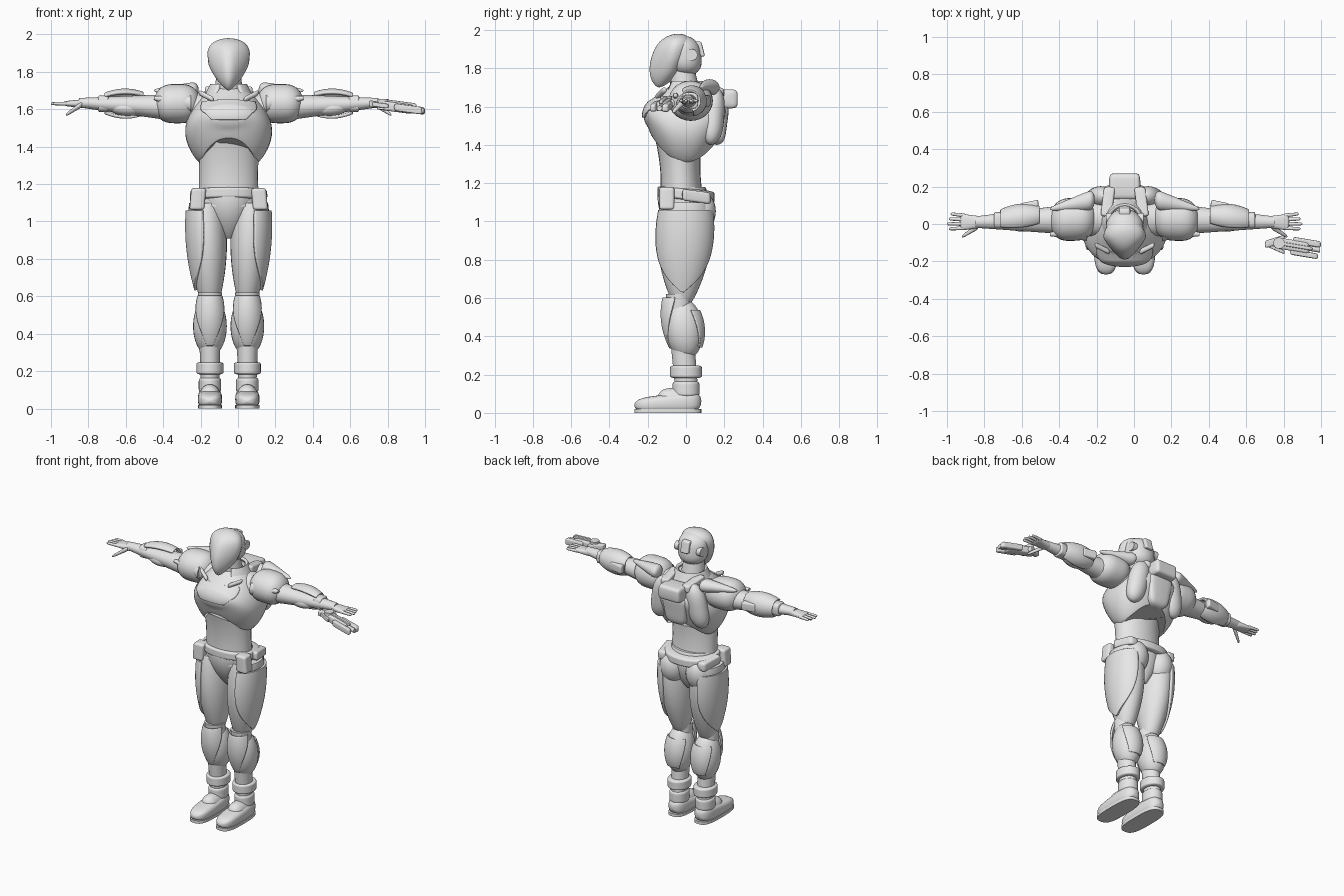
import bpy, bmesh, math
from mathutils import Vector

if "Cube" in bpy.data.objects:
    bpy.data.objects.remove(bpy.data.objects["Cube"], do_unlink=True)

BODY_X = -0.05      # the figure stands off centre because of the sidearm
GREY = (0.8, 0.8, 0.8, 1)
material = bpy.data.materials.new("armour grey")
material.use_nodes = True
material.diffuse_color = GREY
material.node_tree.nodes["Principled BSDF"].inputs["Base Color"].default_value = GREY
parts = []


# Landmarks: points along the middle of each limb
def spine(z, y=0):
    return Vector((0, y, z))


def leg(z, y=0):
    return Vector((.1, y, z))


def arm(x, y=.02, z=1.63):
    return Vector((x, y, z))


def sidearm(along, out=0, up=0):
    return Vector((.7 + .3 * along - BODY_X, out - .09 - .05 * along, up + 1.63 - .04 * along))


def pair(value):
    return Vector(value if isinstance(value, tuple) else (value, value))


def skin(name, start, end, first, last=None, bulge=0, ends=0, corner=2, part=(0, 1),
         arc=None, grow=0, thick=0, shape=None, side=1, around=28):
    """Tapered, bulging form from start to end.

    ends rounds the tips, corner squares the section, part and arc cut out a plate."""
    first, bulge = pair(first), pair(bulge)
    last = first if last is None else pair(last)
    run = end - start
    axis = max(range(3), key=lambda i: abs(run[i]))
    across = [i for i in range(3) if i != axis]
    steps = 24
    bm = bmesh.new()
    rings = []
    for i in range(steps + 1):
        v = (1 - math.cos(math.pi * i / steps)) / 2
        u = part[0] + (part[1] - part[0]) * v
        radius = first.lerp(last, u) + bulge * max(math.sin(math.pi * u), 0) ** .8
        if ends:
            radius *= max(math.sqrt(max(1 - abs(2 * u - 1) ** ends, 0)), .02)
        low, high = arc(v) if arc else (0, 360)
        ring = []
        for k in range(around):
            angle = math.radians(low + (high - low) * k / (around - 1 if arc else around))
            point = start + run * u
            for i_axis, size, wave in zip(across, radius, (math.cos(angle), math.sin(angle))):
                point[i_axis] += (size + grow) * math.copysign(abs(wave) ** (2 / corner), wave)
            if shape:
                shape(point)
            point.x = point.x * side + BODY_X
            ring.append(bm.verts.new(point))
        rings.append(ring)
    for ring, upper in zip(rings, rings[1:]):
        for k in range(around - 1 if arc else around):
            j = (k + 1) % around
            bm.faces.new((ring[k], ring[j], upper[j], upper[k]))
    if not arc:
        bm.faces.new(rings[0])
        bm.faces.new(rings[-1])
    bmesh.ops.recalc_face_normals(bm, faces=bm.faces)
    mesh = bpy.data.meshes.new(name)
    bm.to_mesh(mesh)
    bm.free()
    mesh.materials.append(material)
    ob = bpy.data.objects.new(name, mesh)
    bpy.context.collection.objects.link(ob)
    if thick:
        solidify = ob.modifiers.new("thickness", 'SOLIDIFY')
        solidify.thickness, solidify.offset = thick, 0
    parts.append(ob)


def both(name, *args, **options):
    """The same part on the left and on the right."""
    for side, word in ((1, "left"), (-1, "right")):
        skin(f"{word}_{name}", *args, side=side, **options)


def block(name, start, end, size, make=skin, **options):
    """A squared form with softened edges."""
    make(name, start, end, size, ends=16, corner=5, **options)


def beak(point):
    """Narrow the mask towards its front."""
    point.x *= 1 - .4 * min(max((-point.y - .07) * 10, 0), 1)


def arch(point):
    """Lift the lower rim at the front and at the back."""
    fade = max(0, 1 - (point.z - 1.3) / .4)
    point.z += .14 * fade * min(abs(point.y) / .18, 1.1) ** 2


def sag(point):
    """Let the belt hang lower at the back."""
    point.z -= .1 * (point.y + .14)


# Head: skull, pointed face mask, neck and collar
skin("skull", spine(1.76), spine(1.97, -.02), first=(.1, .09), ends=3)
skin("face_mask", spine(1.7, -.14), spine(1.98, -.04), first=.03, last=(.09, .07),
     bulge=(.05, .045), ends=6, shape=beak)
skin("neck", spine(1.6), spine(1.82, -.02), first=.09, last=.06)
skin("collar_ring", spine(1.65, .01), spine(1.73, .01), first=.13, last=.09,
     arc=lambda v: (-60, 240), thick=.02)
block("head_crest", spine(1.86, .08), spine(1.94, .06), (.03, .02))
both("ear_disc", arm(.07, .03, 1.87), arm(.1, .03, 1.87), first=.03)

# Torso: arched chest armour over a slim waist
chest = dict(start=spine(1.31, -.01), end=spine(1.71, .01), first=(.15, .17), last=.09,
             bulge=(.11, .085), corner=2.3, shape=arch)
skin("chest_armour", **chest, around=48)
skin("chest_plate", **chest, part=(.3, .8), grow=.003, thick=.008,
     arc=lambda v: (-110 - 30 * v, -70 + 30 * v))
skin("abdomen", spine(1.08, -.02), spine(1.46, -.04), first=(.165, .12), last=(.17, .13),
     bulge=(-.01, -.02))
both("collar_clip", arm(.08, -.15, 1.65), arm(.16, -.11, 1.69), first=.015, ends=8)

# Back unit: upper block, core, lobes and straps
block("back_upper_block", arm(-.085, .2, 1.64), arm(.085, .2, 1.64), (.07, .05))
skin("back_core", spine(1.4, .16), spine(1.62, .18), first=(.07, .04), last=(.1, .05),
     ends=6, corner=4)
both("back_lobe", arm(.16, .13, 1.4), arm(.11, .15, 1.7), first=(.07, .06), ends=3)
block("back_strap", arm(.1, .04, 1.7), arm(.08, .2, 1.67), (.03, .025), make=both)

# Hips and belt
skin("pelvis", spine(.91), spine(1.18, -.02), first=(.03, .05), last=(.15, .12), bulge=.04)
skin("belt", spine(1.12), spine(1.19), first=(.18, .15), ends=8, corner=2.3, shape=sag)
block("belt_pouch", arm(.17, -.1, 1.06), arm(.16, -.1, 1.18), (.04, .04), make=both)
block("hip_pack", arm(.18, -.02, 1.14), arm(.15, .13, 1.12), (.03, .03), make=both)
both("seat_plate", leg(.93, .06), leg(1.15, .08), first=.085, ends=2)

# Legs: thigh, knee and calf, each with its plate
thigh = dict(start=leg(1.1) + arm(.02, 0, 0), end=leg(.58, -.02), first=(.09, .12),
             last=.05, bulge=(.03, .05))
both("thigh", **thigh)
both("thigh_plate", **thigh, part=(.08, .9), grow=.008, thick=.014,
     arc=lambda v: (-80 + 76 * v ** 4, 80 - 76 * v ** 4))
both("shin", leg(.62, -.04), leg(.16), first=.065, last=(.05, .06))
muscle = dict(start=leg(.6, -.02), end=leg(.28), first=(.09, .1), ends=2)
both("calf", **muscle)
both("calf_plate", **muscle, part=(.2, .8), grow=.004, thick=.01,
     arc=lambda v: (30 + 25 * v, 150 - 25 * v))
both("knee_plate", leg(.6, -.045), leg(.34), first=(.06, .07), last=(.06, .08),
     bulge=.025, thick=.014, arc=lambda v: (-170 + 65 * v, -10 - 65 * v))
both("ankle_cuff", leg(.18), leg(.25), first=(.072, .083), ends=12)

# Boots: flat sole, long toe and raised instep
both("boot_collar", leg(.08), leg(.17), first=(.06, .07), ends=8)
both("boot", leg(.04, -.27), leg(.06, .08), first=(.055, .035), last=(.055, .06),
     bulge=(.01, 0), ends=6, corner=3)
both("boot_instep", leg(.07, -.15), leg(.07, .07), first=(.055, .06), ends=4)
both("boot_sole", leg(0, -.095), leg(.02, -.095), first=(.065, .175), corner=3)

# Arms: shoulder pads with fins, elbow guards and wrist cuffs
both("arm", arm(.1, .03, 1.6), arm(.8, .01, 1.635), first=(.1, .09), last=(.03, .025))
both("shoulder_pad", arm(.15, .03), arm(.4), first=(.115, .105), ends=3)
both("shoulder_fin", arm(.16, .13, 1.7), arm(.4, .08, 1.7), first=(.06, .05),
     last=.01, ends=8)
both("front_shoulder_fin", arm(.2, -.04), arm(.4, -.055, 1.66), first=.05, last=.01)
both("elbow_guard", arm(.46, .04), arm(.66), first=(.05, .055), last=.05, bulge=.02,
     arc=lambda v: (-95 + 20 * v, 130), thick=.016)
block("elbow_knob", arm(.46, .1), arm(.56, .08), (.03, .03), make=both)
both("forearm_underplate", arm(.46, .01, 1.6), arm(.64, .01, 1.61), first=(.05, .04), ends=2)
both("wrist_cuff", arm(.64), arm(.7), first=.044, ends=12, corner=3)

# Hands with four fingers and a thumb
both("palm", arm(.76, .01), arm(.88, .01), first=(.03, .025), last=(.045, .013),
     ends=10, corner=2.6)
for finger in range(4):
    y = .045 - finger / 45
    reach = .95 - abs(finger - 2) / 100
    both(f"finger_{finger + 1}", arm(.85, y), arm(reach, y * 1.2), first=.011, last=.008,
         ends=12, around=12)
both("thumb", arm(.78, -.01), arm(.87, -.068, 1.57), first=.017, last=.009, ends=8, around=12)

# Sidearm floating beside the left hand
block("sidearm_body", sidearm(.15), sidearm(.8), (.03, .025))
block("sidearm_inner_shroud", sidearm(.5, .03), sidearm(1, .03), (.017, .02))
block("sidearm_outer_shroud", sidearm(.45, -.036), sidearm(.95, -.036), (.015, .02))
block("sidearm_rail", sidearm(.2, 0, .025), sidearm(.85, 0, .025), (.01, .01))
block("sidearm_grip", sidearm(0, -.02), sidearm(.35, .03), (.02, .018))
block("sidearm_guard", sidearm(.05, -.02), sidearm(.35, -.045), (.01, .012))
skin("sidearm_cell", sidearm(.25, 0, -.02), sidearm(.25, 0, .035), first=.03)
skin("sidearm_muzzle", sidearm(.7), sidearm(.98), first=.014)

# Smooth shading with crisp panel edges
bpy.ops.object.select_all(action='DESELECT')
for ob in parts:
    ob.select_set(True)
bpy.context.view_layer.objects.active = parts[0]
bpy.ops.object.shade_smooth_by_angle(angle=math.radians(40))
